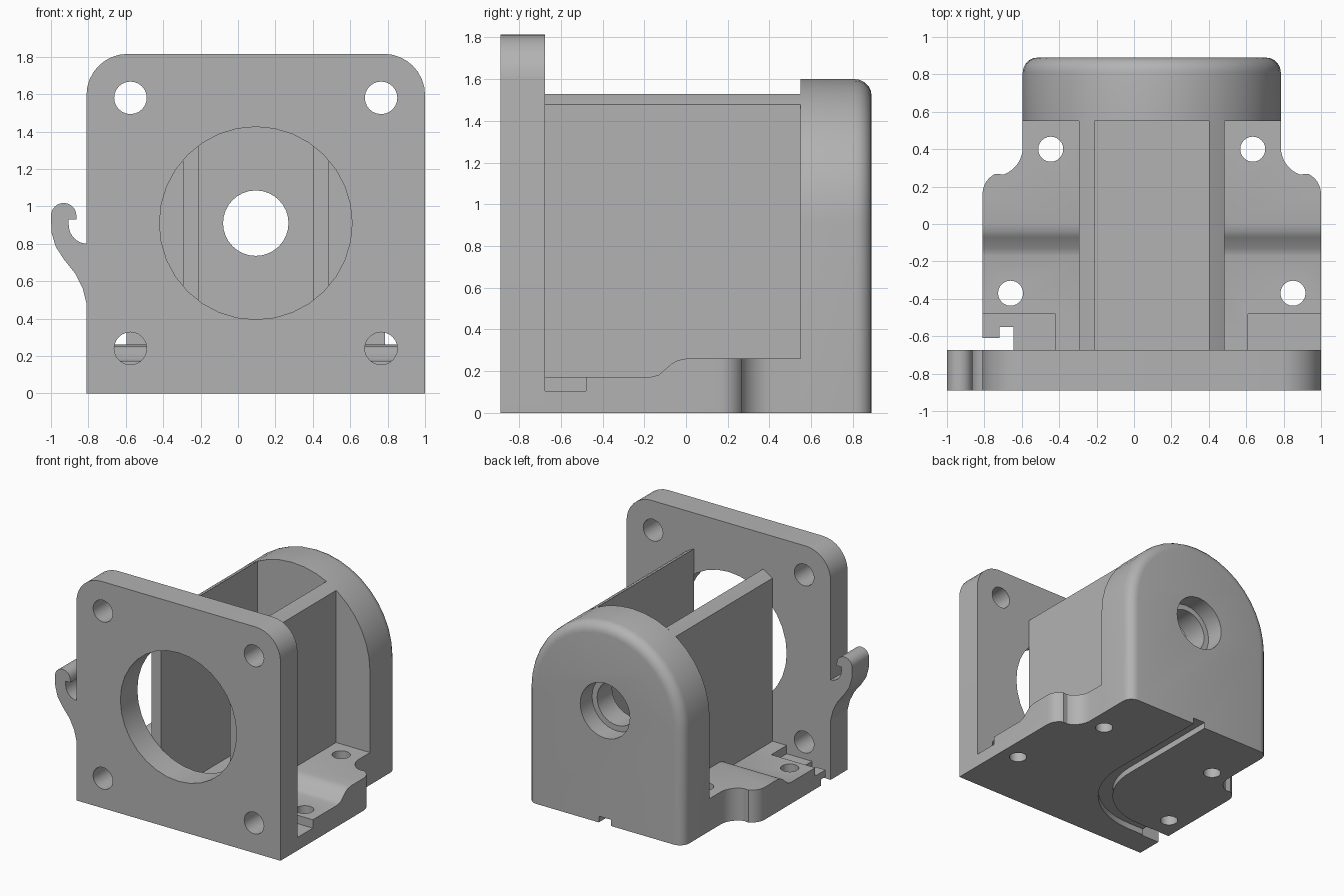
import bpy, bmesh, math
from mathutils import Vector

old = bpy.data.objects.get("Cube")
if old:
    bpy.data.objects.remove(old)

grey = bpy.data.materials.new("plain grey")
grey.use_nodes = True
COLOUR = (0.45, 0.45, 0.45, 1)
grey.diffuse_color = COLOUR
grey.node_tree.nodes["Principled BSDF"].inputs["Base Color"].default_value = COLOUR

CX, CZ = 0.095, 0.91            # shaft axis
FRONT, PLATE, BLOCK, BACK = -0.89, -0.675, 0.55, 0.89
ARCH = 0.69


def arc(cx, cy, r, start, end, n):
    """Points on an arc, angles in degrees."""
    angles = [math.radians(start + (end - start) * i / n) for i in range(n + 1)]
    return [(cx + r * math.cos(a), cy + r * math.sin(a)) for a in angles]


def prism(name, profile, axis, lo, hi):
    """Extrude a closed 2D profile along an axis between lo and hi."""
    place = {"x": lambda u, v, d: (d, u, v),
             "y": lambda u, v, d: (u, d, v),
             "z": lambda u, v, d: (u, v, d)}[axis]
    bm = bmesh.new()
    face = bm.faces.new([bm.verts.new(place(u, v, lo)) for u, v in profile])
    result = bmesh.ops.extrude_face_region(bm, geom=[face])
    moved = [g for g in result["geom"] if isinstance(g, bmesh.types.BMVert)]
    bmesh.ops.translate(bm, verts=moved, vec=Vector(place(0, 0, hi - lo)))
    bmesh.ops.recalc_face_normals(bm, faces=bm.faces)
    mesh = bpy.data.meshes.new(name)
    bm.to_mesh(mesh)
    bm.free()
    obj = bpy.data.objects.new(name, mesh)
    bpy.context.collection.objects.link(obj)
    mesh.materials.append(grey)
    return obj


def rect(x0, x1, y0, y1):
    return [(x0, y0), (x1, y0), (x1, y1), (x0, y1)]


def cylinder(name, u, v, r, axis, lo, hi, n=32):
    return prism(name, arc(u, v, r, 0, 360, n)[:-1], axis, lo, hi)


def cut(target, cutters):
    """Subtract each cutter, then remove the cutters."""
    bpy.context.view_layer.objects.active = target
    for c in cutters:
        mod = target.modifiers.new("cut", "BOOLEAN")
        mod.operation, mod.solver, mod.object = "DIFFERENCE", "EXACT", c
        bpy.ops.object.modifier_apply(modifier=mod.name)
        bpy.data.objects.remove(c)


def mirrored(points):
    return [(2 * CX - x, y) for x, y in reversed(points)]


# Front mounting plate with rounded top corners
outline = [(-0.81, 0), (1, 0)] + arc(0.78, 1.595, 0.22, 0, 90, 8) + arc(-0.59, 1.595, 0.22, 90, 180, 8)
plate = prism("front_plate", outline, "y", FRONT, PLATE)
cutters = [cylinder("motor_opening", CX, CZ, 0.515, "y", -1, -0.5)]
for x in (CX - 0.67, CX + 0.67):
    for z in (CZ - 0.67, CZ + 0.67):
        cutters.append(cylinder("screw_hole", x, z, 0.087, "y", -1, -0.5, 24))
cut(plate, cutters)

# Side hook on the plate
hook = [(-0.8, 0.46), (-0.81, 0.48), (-0.83, 0.56), (-0.87, 0.64), (-0.93, 0.715), (-0.975, 0.785),
        (-0.997, 0.86)]
hook += arc(-0.932, 0.95, 0.068, 180, 0, 12)
hook += [(-0.864, 0.93), (-0.905, 0.93)]
hook += arc(-0.805, 0.9, 0.1, 180, 270, 8) + [(-0.8, 0.8)]
prism("side_hook", hook, "y", FRONT, PLATE)

# Rear bearing block, arched on top with a rounded back rim
arch = [(CX - ARCH, 0), (CX + ARCH, 0)] + arc(CX, CZ, ARCH, 0, 180, 20)
block = prism("rear_block", arch, "y", BLOCK, BACK)
bm = bmesh.new()
bm.from_mesh(block.data)
rim = [e for e in bm.edges if all(v.co.y > BACK - 0.01 for v in e.verts)
       and max(v.co.z for v in e.verts) > 0.01]
bmesh.ops.bevel(bm, geom=rim, offset=0.08, segments=5, profile=0.5, affect="EDGES")
bm.to_mesh(block.data)
bm.free()
cut(block, [cylinder("shaft_hole", CX, CZ, 0.175, "y", 0.4, 1),
            cylinder("bearing_seat", CX, CZ, 0.22, "y", 0.74, 1)])

# Base with waisted flanges
side = [(-0.81, PLATE), (-0.81, 0.16)]
side += arc(-0.69, 0.16, 0.12, 180, 115, 6)
side += arc(-0.75, 0.41, 0.155, -70, 0, 7) + [(CX - ARCH, BLOCK)]
base = prism("base", side + mirrored(side), "z", 0, 0.4)
step = [(-1, 0.172), (-0.17, 0.172), (-0.13, 0.182), (-0.07, 0.235), (-0.04, 0.252), (0, 0.26),
        (1, 0.26), (1, 1), (-1, 1)]
cutters = [prism("flange_step", step, "x", -2, 2),
           prism("channel", rect(-0.21, 0.4, -1, 1), "z", 0.1, 1),
           prism("left_pocket", rect(0.61, 1.5, -1, -0.48), "z", 0.105, 1),
           prism("right_pocket", rect(-1.5, -0.42, -1, -0.48), "z", 0.105, 1),
           prism("cable_slot", rect(-1.5, -0.645, -1, -0.61), "z", -1, 1),
           prism("cable_catch", rect(-0.72, -0.645, -1, -0.55), "z", -1, 1)]
for offset, y in ((0.54, 0.4), (0.755, -0.37)):
    for sign in (-1, 1):
        cutters.append(cylinder("base_hole", CX + sign * offset, y, 0.067, "z", -1, 1, 24))
cut(base, cutters)

# Cable groove curving under the base
groove = [(CX + 0.055, 1)] + arc(-0.505, -0.01, 0.655, 0, -90, 16) + [(-1, -0.665), (-1, -0.555)]
groove += arc(-0.505, -0.01, 0.545, -90, 0, 16) + [(CX - 0.055, 1)]
for target in (base, block):
    cut(target, [prism("cable_groove", groove, "z", -0.1, 0.05)])

# Two upright walls trimmed to the arch
for name, sign in (("left_wall", 1), ("right_wall", -1)):
    tops = [(CX + sign * d, CZ + math.sqrt(ARCH ** 2 - d ** 2)) for d in (0.305, 0.348, 0.39)]
    feet = [(CX + sign * 0.39, 0.08), (CX + sign * 0.305, 0.08)]
    prism(name, tops + feet, "y", PLATE, BLOCK)

# Smooth curved surfaces, keep edges crisp
for obj in bpy.context.scene.objects:
    obj.select_set(obj.type == "MESH" and grey.name in obj.data.materials)
bpy.context.view_layer.objects.active = base
bpy.ops.object.shade_smooth_by_angle(angle=math.radians(30))
